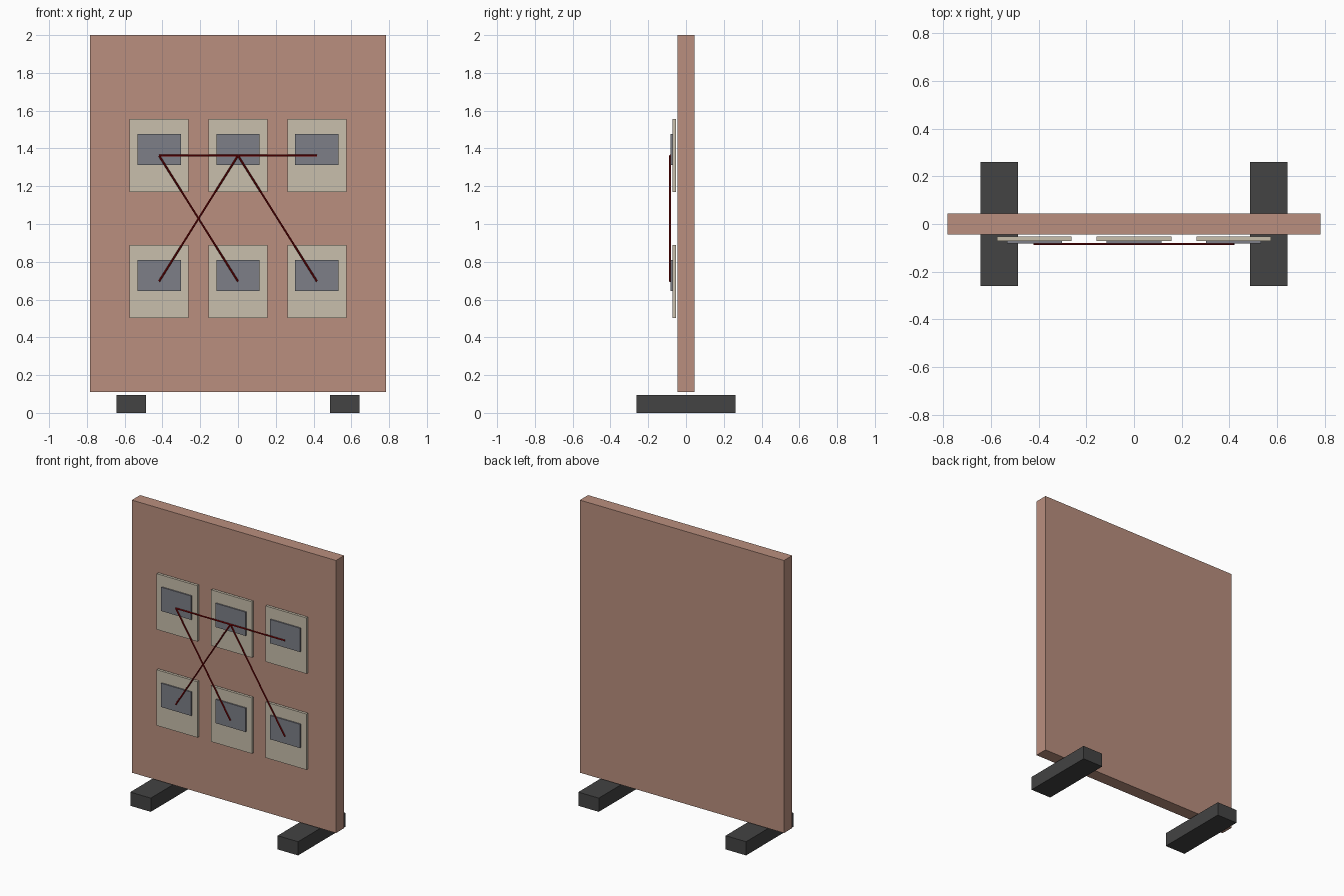
import bpy
from mathutils import Vector

if "Cube" in bpy.data.objects:
    bpy.data.objects.remove(bpy.data.objects["Cube"])


def material(name, rgb):
    # convert sRGB bytes to linear
    lin = [((c / 255 + 0.055) / 1.055) ** 2.4 if c > 10 else c / 255 / 12.92 for c in rgb]
    m = bpy.data.materials.new(name)
    m.diffuse_color = (*lin, 1)
    m.use_nodes = True
    m.node_tree.nodes["Principled BSDF"].inputs["Base Color"].default_value = m.diffuse_color
    return m


CLAY = material("clay_board", (186, 143, 126))
PAPER = material("cream_paper", (200, 191, 172))
GREY = material("grey_photo", (125, 127, 135))
RED = material("red_string", (130, 6, 8))
DARK = material("dark_foot", (67, 67, 67))


def box(name, center, size, mat):
    bpy.ops.mesh.primitive_cube_add(size=1, location=center)
    o = bpy.context.object
    o.name = name
    o.scale = size
    bpy.ops.object.transform_apply(location=False, rotation=False, scale=True)
    o.data.materials.append(mat)


def string(name, a, b):
    a, b = Vector(a), Vector(b)
    d = b - a
    bpy.ops.mesh.primitive_cylinder_add(vertices=8, radius=0.005, depth=d.length, location=(a + b) / 2)
    o = bpy.context.object
    o.name = name
    o.rotation_euler = d.to_track_quat('Z', 'Y').to_euler()
    o.data.materials.append(RED)
    bpy.ops.object.shade_smooth_by_angle()


# Upright board and its two feet
box("board", (0, 0, 1.055), (1.566, 0.09, 1.89), CLAY)
for side, x in (("left", -0.565), ("right", 0.565)):
    box(side + "_foot", (x, 0, 0.0475), (0.157, 0.522, 0.095), DARK)

# Six cards, each with a photo plate
COLS = {"left": -0.418, "middle": 0.0, "right": 0.418}
ROWS = {"top": 1.362, "bottom": 0.696}
pins = {}
for r, z in ROWS.items():
    for c, x in COLS.items():
        box(f"{r}_{c}_card", (x, -0.062, z), (0.313, 0.018, 0.387), PAPER)
        box(f"{r}_{c}_photo", (x, -0.0765, z + 0.032), (0.23, 0.009, 0.165), GREY)
        pins[r, c] = (x, -0.084, z)

# Strings linking the cards
LINKS = [(("top", "left"), ("top", "middle")),
         (("top", "middle"), ("top", "right")),
         (("top", "left"), ("bottom", "middle")),
         (("top", "middle"), ("bottom", "left")),
         (("top", "middle"), ("bottom", "right"))]
for i, (a, b) in enumerate(LINKS):
    string(f"string_{i + 1}", pins[a], pins[b])
